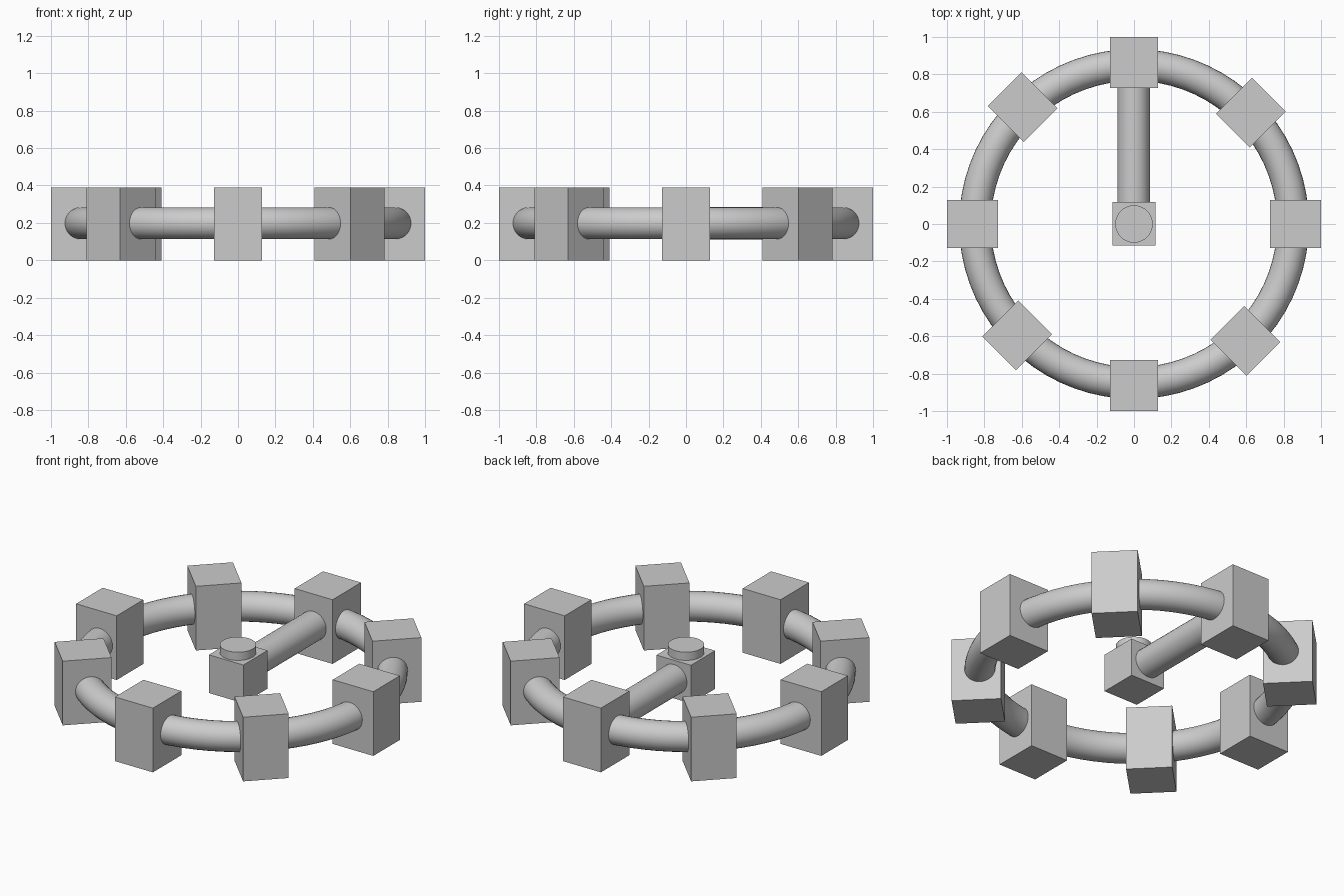
import bpy, math
from mathutils import Matrix, Vector

if "Cube" in bpy.data.objects:
    bpy.data.objects.remove(bpy.data.objects["Cube"])

MID_Z = 0.195

grey = bpy.data.materials.new("plain grey")
grey.diffuse_color = (0.6, 0.6, 0.6, 1)
grey.use_nodes = True
grey.node_tree.nodes["Principled BSDF"].inputs["Base Color"].default_value = grey.diffuse_color


def finish(name, smooth=False):
    ob = bpy.context.object
    ob.name = name
    ob.data.materials.append(grey)
    if smooth:
        bpy.ops.object.shade_smooth_by_angle(angle=math.radians(35))
    return ob


def box(name, loc, size, angle=0.0):
    bpy.ops.mesh.primitive_cube_add(size=1)
    ob = finish(name)
    ob.data.transform(Matrix.Diagonal((*size, 1)))
    ob.location = loc
    ob.rotation_euler.z = angle
    return ob


# Round tube ring
bpy.ops.mesh.primitive_torus_add(location=(0, 0, MID_Z + 0.003), major_radius=0.85,
                                 minor_radius=0.085, major_segments=72, minor_segments=28)
finish("tube_ring", True)

# Eight blocks around the ring; the diagonal ones sit slightly clockwise
for i in range(8):
    angle = i * math.pi / 4
    shift = -0.02 if i % 2 else 0.0
    centre = Matrix.Rotation(angle, 4, 'Z') @ Vector((0.8625, shift, MID_Z))
    box(f"ring_block_{i + 1}", centre, (0.273, 0.255, 0.39), angle)

# Spoke from the hub to the back block
bpy.ops.mesh.primitive_cylinder_add(vertices=32, radius=0.087, depth=0.72,
                                    location=(-0.002, 0.45, MID_Z + 0.003),
                                    rotation=(math.pi / 2, 0, 0))
finish("spoke", True)

# Central hub with a round button on top
box("hub", (0, 0.002, MID_Z), (0.232, 0.232, 0.232))
bpy.ops.mesh.primitive_cylinder_add(vertices=32, radius=0.1, depth=0.08,
                                    location=(0, 0, MID_Z + 0.126))
finish("hub_button", True)
